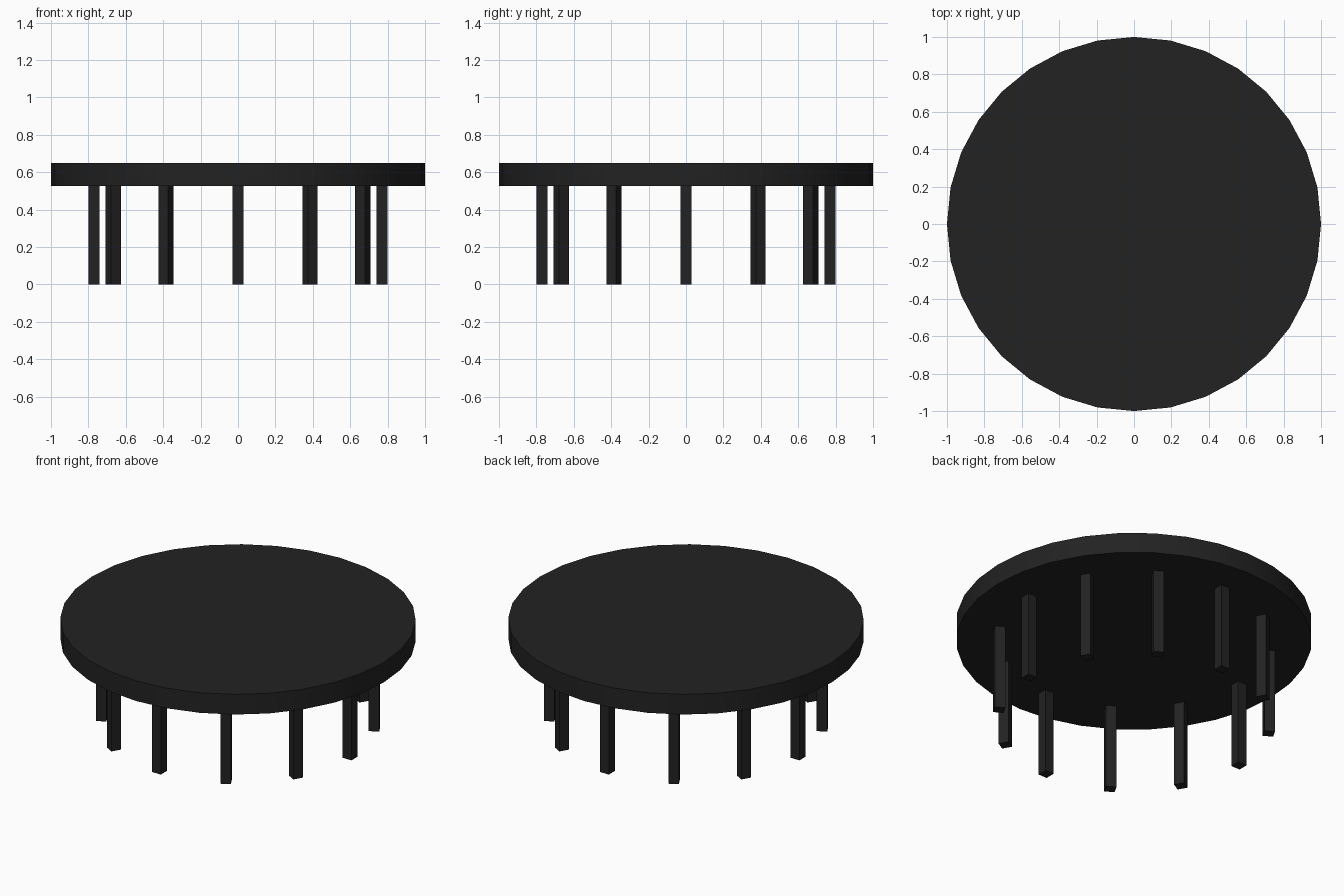
import bpy
import math

if "Cube" in bpy.data.objects:
    bpy.data.objects.remove(bpy.data.objects["Cube"])

TOP_Z, UNDER_Z = 0.65, 0.525
LEG_RADIUS, LEG_SIZE, LEG_COUNT = 0.77, 0.06, 12

black = bpy.data.materials.new("matte_black")
black.diffuse_color = (0.016, 0.016, 0.016, 1)
black.use_nodes = True
black.node_tree.nodes["Principled BSDF"].inputs["Base Color"].default_value = black.diffuse_color

# Round table top
bpy.ops.mesh.primitive_cylinder_add(vertices=32, radius=1, depth=TOP_Z - UNDER_Z,
                                    location=(0, 0, (TOP_Z + UNDER_Z) / 2))
top = bpy.context.object
top.name = "table_top"
top.data.materials.append(black)
bpy.ops.object.shade_smooth_by_angle(angle=math.radians(30))

# Ring of square legs, each turned to face the centre
for i in range(LEG_COUNT):
    a = i * math.tau / LEG_COUNT
    bpy.ops.mesh.primitive_cube_add(
        size=1, rotation=(0, 0, a),
        location=(LEG_RADIUS * math.cos(a), LEG_RADIUS * math.sin(a), UNDER_Z / 2))
    leg = bpy.context.object
    leg.name = f"leg_{i + 1}"
    leg.scale = (LEG_SIZE, LEG_SIZE, UNDER_Z)
    leg.data.materials.append(black)
